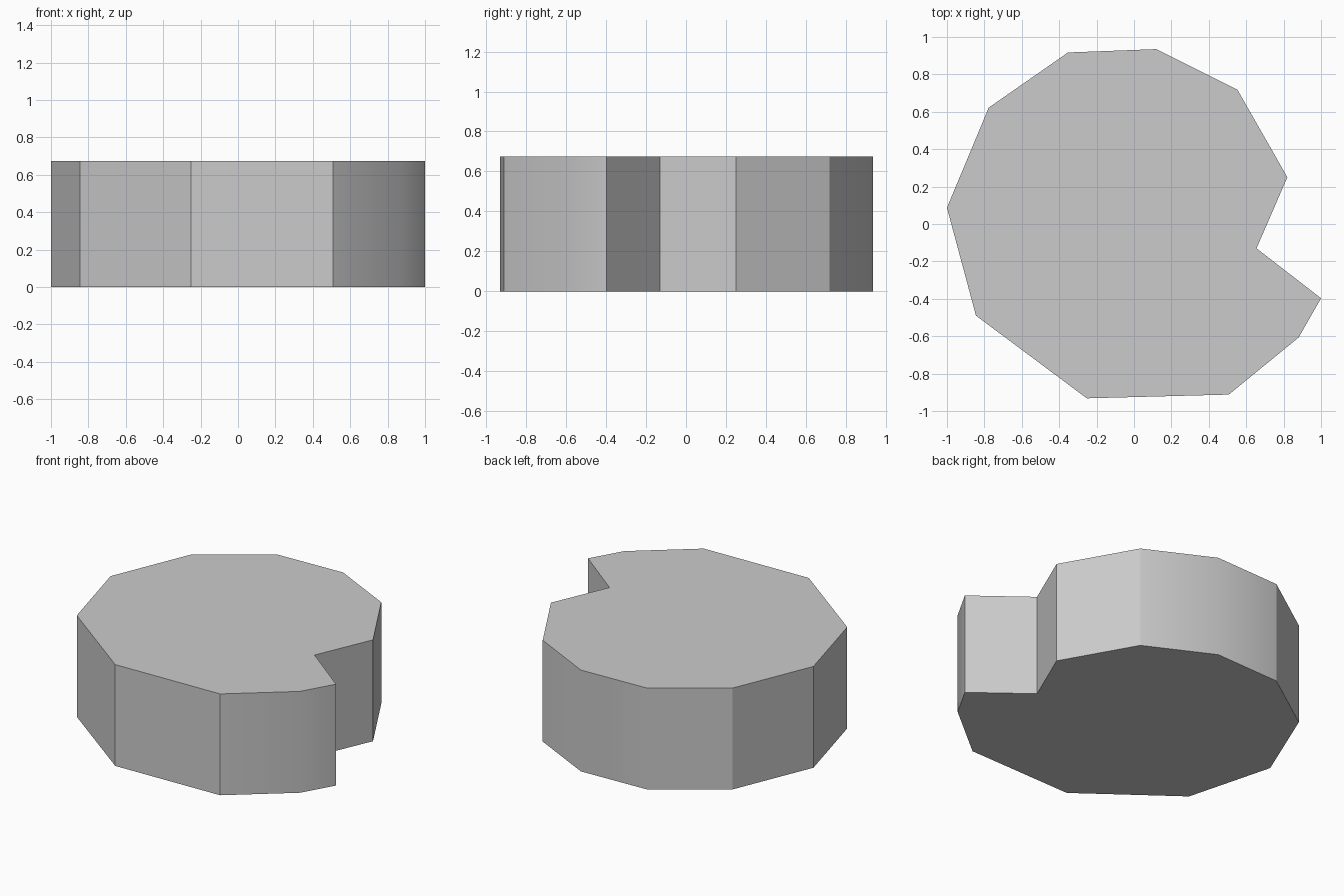
import bpy, bmesh, math

if "Cube" in bpy.data.objects:
    bpy.data.objects.remove(bpy.data.objects["Cube"])

HEIGHT = 0.675

# Outline of the slab seen from above, counter-clockwise, with a notch on the right
outline = [
    (1.0, -0.397), (0.655, -0.13), (0.82, 0.25), (0.553, 0.718),
    (0.12, 0.935), (-0.353, 0.917), (-0.777, 0.622), (-1.0, 0.087),
    (-0.845, -0.49), (-0.252, -0.932), (0.507, -0.912), (0.88, -0.607),
]

# Extrude the outline into a solid block
bm = bmesh.new()
base = bm.faces.new([bm.verts.new((x, y, 0)) for x, y in outline])
top = bmesh.ops.extrude_face_region(bm, geom=[base], use_keep_orig=True)
top_verts = [g for g in top["geom"] if isinstance(g, bmesh.types.BMVert)]
bmesh.ops.translate(bm, vec=(0, 0, HEIGHT), verts=top_verts)
bmesh.ops.recalc_face_normals(bm, faces=bm.faces)

mesh = bpy.data.meshes.new("notched_block")
bm.to_mesh(mesh)
bm.free()
block = bpy.data.objects.new("notched_block", mesh)
bpy.context.collection.objects.link(block)

# Soften only the shallow corners of the rim
bpy.context.view_layer.objects.active = block
block.select_set(True)
bpy.ops.object.shade_smooth_by_angle(angle=math.radians(30))
